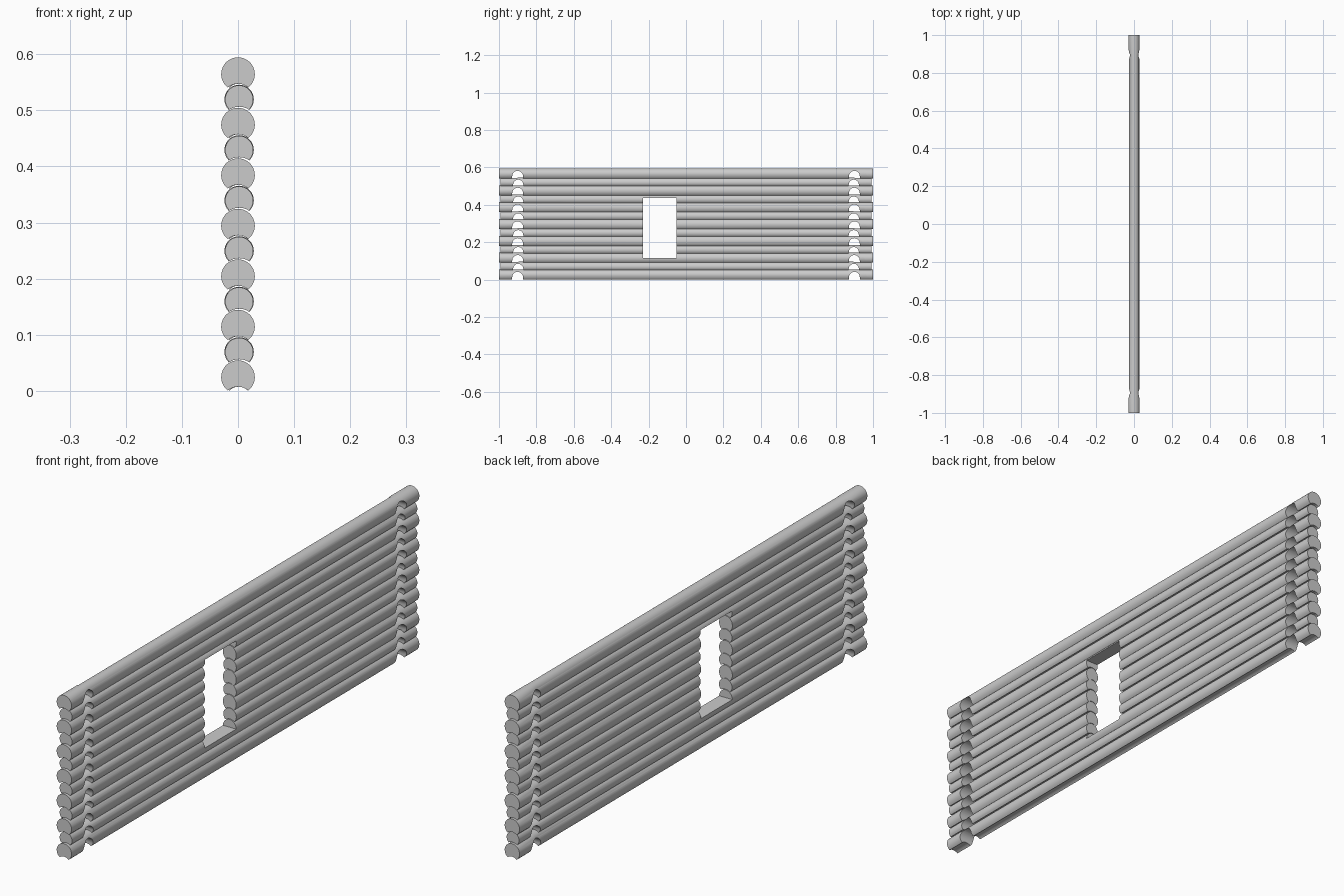
import bpy, bmesh, math

if "Cube" in bpy.data.objects:
    bpy.data.objects.remove(bpy.data.objects["Cube"])

STEP = 0.045          # vertical spacing of the logs
ARC, GROOVE = 28, 10  # segments of round top and of hollow underside


def profile(r, g, sx, shift):
    """Round log section with a hollow underside that seats on the log below."""
    a = (r * r - g * g + STEP * STEP) / (2 * STEP)
    half = math.sqrt(r * r - a * a)
    t = math.atan2(-a, half)
    pts = []
    for i in range(ARC + 1):
        k = t + (math.pi - 2 * t) * i / ARC
        pts.append((r * math.cos(k) * sx + shift, r * math.sin(k)))
    t = math.atan2(STEP - a, half)
    for i in range(1, GROOVE):
        k = math.pi - t - (math.pi - 2 * t) * i / GROOVE
        pts.append((g * math.cos(k) * sx + shift, g * math.sin(k) - STEP))
    return pts


def loft(bm, sections):
    """Skin a list of equally long vertex rings and cap both ends."""
    rings = [[bm.verts.new(p) for p in s] for s in sections]
    n = len(rings[0])
    for a, b in zip(rings, rings[1:]):
        for i in range(n):
            bm.faces.new((a[i], a[(i + 1) % n], b[(i + 1) % n], b[i]))
    bm.faces.new(rings[0])
    bm.faces.new(rings[-1])


def finish(bm, name):
    bmesh.ops.recalc_face_normals(bm, faces=bm.faces)
    me = bpy.data.meshes.new(name)
    bm.to_mesh(me)
    bm.free()
    ob = bpy.data.objects.new(name, me)
    bpy.context.collection.objects.link(ob)
    return ob


def prism(bm, outline):
    """Cutter running through the wall along x from a y-z outline."""
    loft(bm, [[(x, y, z) for y, z in outline] for x in (-0.1, 0.1)])


def cutter(z, r, yc):
    bm = bmesh.new()
    # arched saddle notches near both ends
    for s in (-1, 1):
        arch = [(s * yc + r * math.cos(math.pi * i / 16),
                 z - 0.012 + r * math.sin(math.pi * i / 16)) for i in range(17)]
        prism(bm, arch + [(s * yc - r, z - 0.07), (s * yc + r, z - 0.07)])
    # window opening
    prism(bm, [(-0.23, 0.116), (-0.05, 0.116), (-0.05, 0.437), (-0.23, 0.437)])
    ob = finish(bm, "notch_cutter")
    ob.hide_render = True
    return ob


for i in range(13):
    z = 0.0245 + i * STEP
    big = i % 2 == 0
    # stout logs have wide ends, slim logs have narrow ends
    if big:
        end = profile(0.030, 0.028, 1.0, 0)
        body = profile(0.030, 0.028, 0.89, 0.001)
        length, yc, nr = 1.0, 0.9, 0.029
    else:
        end = profile(0.0250, 0.032, 1.0, 0.002)
        body = profile(0.0262, 0.032, 1.0, 0.002)
        length, yc, nr = 0.993, 0.897, 0.027
    bm = bmesh.new()
    stations = [(-length, end), (-0.904, end), (-0.896, body),
                (0.896, body), (0.904, end), (length, end)]
    loft(bm, [[(x, y, z + h) for x, h in p] for y, p in stations])
    log = finish(bm, f"wall_log_{i + 1:02d}")

    cut = cutter(z, nr, yc)
    mod = log.modifiers.new("cut", 'BOOLEAN')
    mod.operation = 'DIFFERENCE'
    mod.solver = 'EXACT'
    mod.object = cut
    bpy.ops.object.select_all(action='DESELECT')
    log.select_set(True)
    bpy.context.view_layer.objects.active = log
    bpy.ops.object.modifier_apply(modifier=mod.name)
    bpy.data.objects.remove(cut, do_unlink=True)
    bpy.ops.object.shade_smooth_by_angle(angle=math.radians(35))
